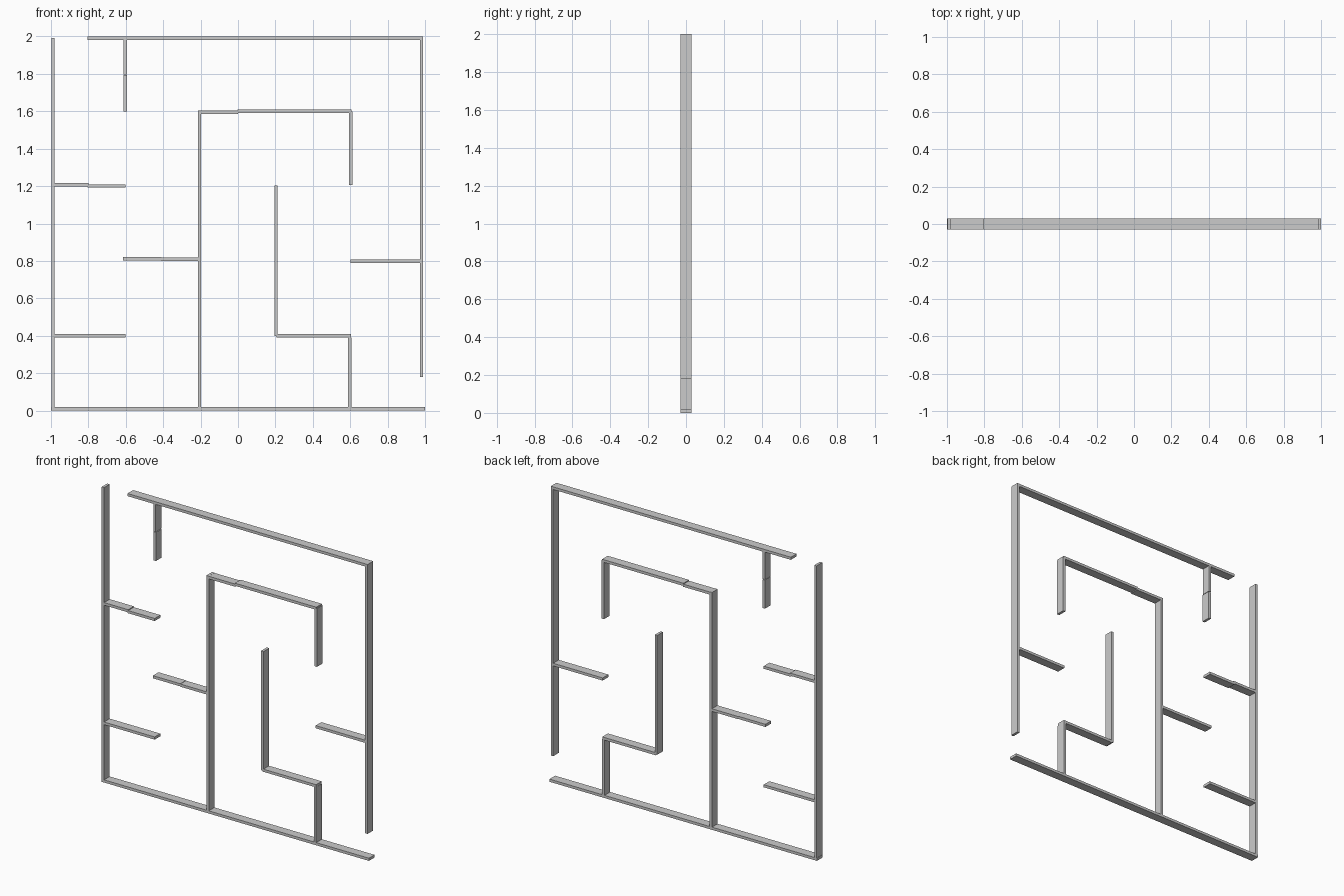
import bpy

if "Cube" in bpy.data.objects:
    bpy.data.objects.remove(bpy.data.objects["Cube"])

DEPTH = 0.06   # wall depth along y
T = 0.018      # wall thickness


def box(name, x0, x1, z0, z1):
    bpy.ops.mesh.primitive_cube_add(size=1, location=((x0 + x1) / 2, 0, (z0 + z1) / 2))
    ob = bpy.context.object
    ob.name = name
    ob.scale = (x1 - x0, DEPTH, z1 - z0)
    bpy.ops.object.transform_apply(location=False, rotation=False, scale=True)
    return ob


def horizontal(name, x0, x1, z):
    return box(name, x0, x1, z - T / 2, z + T / 2)


def vertical(name, x, z0, z1):
    return box(name, x - T / 2, x + T / 2, z0, z1)


# Outer frame, with entrance top left and exit bottom right
horizontal("bottom_wall", -1.0, 1.0, 0.014 - 0.005)
horizontal("top_wall", -0.805, 0.99, 1.991)
vertical("left_wall", -0.989, T, 1.993)
vertical("right_wall", 0.981, 0.18, 1.982)

# Short hanging wall below the top, in two pieces
vertical("hanging_wall_upper", -0.603, 1.797, 1.982)
vertical("hanging_wall_lower", -0.602, 1.6, 1.793)

# Ledges on the left and right frame walls
horizontal("left_upper_ledge_inner", -0.98, -0.8, 1.207)
horizontal("left_upper_ledge_outer", -0.805, -0.602, 1.201)
horizontal("left_lower_ledge", -0.98, -0.602, 0.4)
horizontal("right_ledge", 0.602, 0.972, 0.799)

# Tall inner wall with its side ledge and hooked top
vertical("tall_wall", -0.206, T, 1.604)
horizontal("middle_ledge_outer", -0.615, -0.41, 0.811)
horizontal("middle_ledge_inner", -0.412, -0.215, 0.809)
horizontal("hook_top_left", -0.197, 0.0, 1.594)
horizontal("hook_top_right", -0.002, 0.606, 1.6)
vertical("hook_drop", 0.602, 1.207, 1.6)

# Stepped inner wall
vertical("step_upper_wall", 0.203, 0.398, 1.204)
horizontal("step_ledge", 0.205, 0.605, 0.4)
vertical("step_lower_wall", 0.597, T, 0.392)
